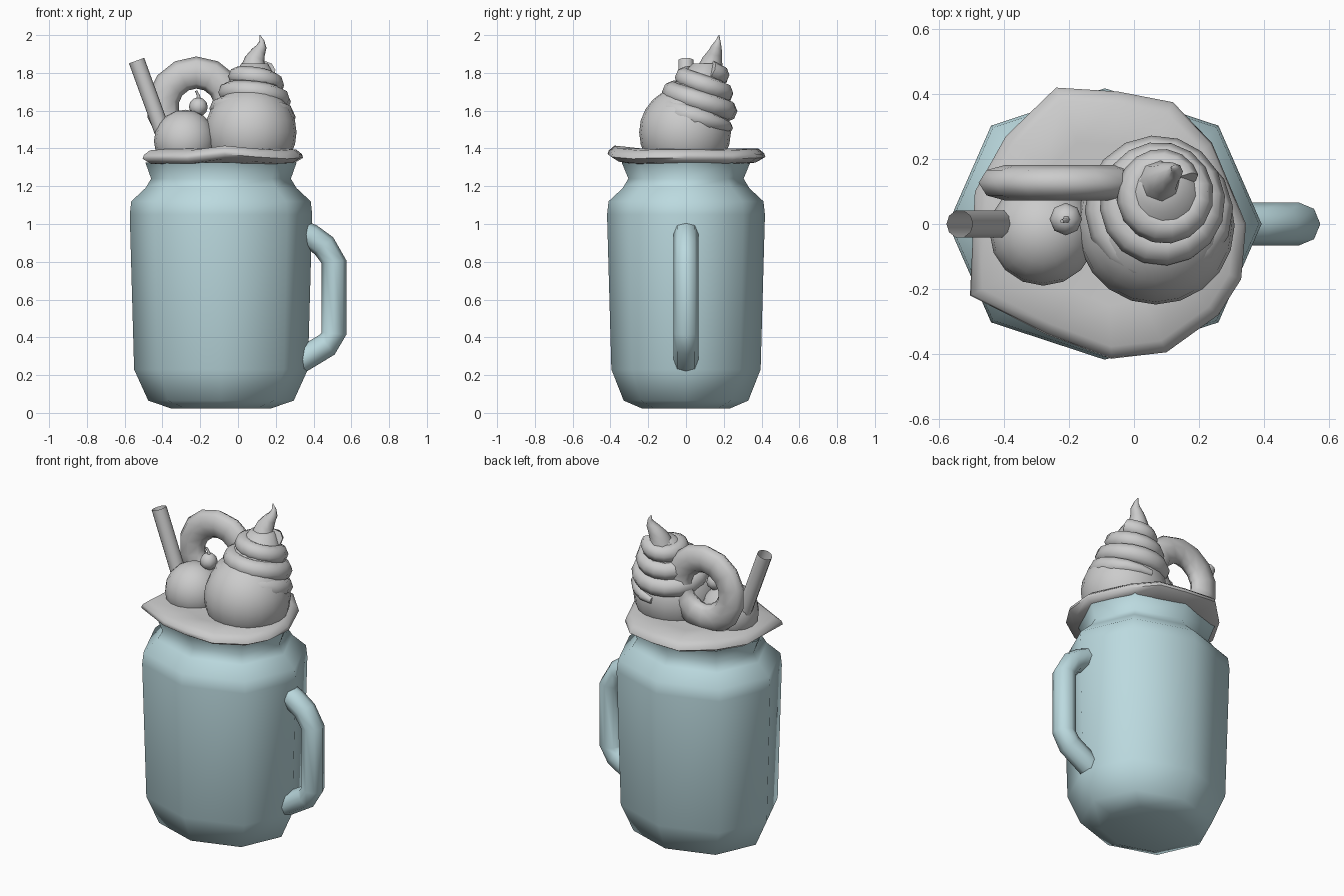
import bpy, bmesh, math
from mathutils import Vector

if "Cube" in bpy.data.objects:
    bpy.data.objects.remove(bpy.data.objects["Cube"])


def finish(name, bm, angle=75, mat=None):
    bmesh.ops.recalc_face_normals(bm, faces=bm.faces)
    me = bpy.data.meshes.new(name)
    bm.to_mesh(me)
    bm.free()
    ob = bpy.data.objects.new(name, me)
    bpy.context.collection.objects.link(ob)
    bpy.ops.object.select_all(action='DESELECT')
    ob.select_set(True)
    bpy.context.view_layer.objects.active = ob
    bpy.ops.object.shade_smooth_by_angle(angle=math.radians(angle))
    if mat:
        me.materials.append(mat)
    return ob


def loft(name, rings, cap_start=False, cap_end=False, **kw):
    bm = bmesh.new()
    loops = [[bm.verts.new(p) for p in ring] for ring in rings]
    n = len(loops[0])
    for a, b in zip(loops, loops[1:]):
        for i in range(n):
            j = (i + 1) % n
            bm.faces.new((a[i], a[j], b[j], b[i]))
    for loop, cap in ((loops[0], cap_start), (loops[-1], cap_end)):
        if cap:
            c = bm.verts.new(sum((v.co for v in loop), Vector()) / n)
            for i in range(n):
                bm.faces.new((loop[i], loop[(i + 1) % n], c))
    return finish(name, bm, **kw)


def ellipse(cx, cy, z, rx, ry, n):
    return [(cx + rx * math.cos(2 * math.pi * i / n),
             cy + ry * math.sin(2 * math.pi * i / n), z) for i in range(n)]


def tube(name, path, radii, n=8, up=(0, 1, 0), **kw):
    pts = [Vector(p) for p in path]
    rings = []
    for i, p in enumerate(pts):
        t = (pts[min(i + 1, len(pts) - 1)] - pts[max(i - 1, 0)]).normalized()
        side = t.cross(Vector(up)).normalized()
        other = side.cross(t)
        r = radii[i] if isinstance(radii, list) else radii
        rings.append([p + r * (math.cos(2 * math.pi * k / n) * side +
                               math.sin(2 * math.pi * k / n) * other) for k in range(n)])
    return loft(name, rings, **kw)


def ball(name, c, r, u=16, v=10):
    bm = bmesh.new()
    bmesh.ops.create_uvsphere(bm, u_segments=u, v_segments=v, radius=r)
    bmesh.ops.translate(bm, verts=bm.verts, vec=c)
    return finish(name, bm)


glass = bpy.data.materials.new("pale_blue_glass")
glass.diffuse_color = (0.50, 0.70, 0.74, 1)
glass.use_nodes = True
glass.node_tree.nodes["Principled BSDF"].inputs["Base Color"].default_value = glass.diffuse_color

# Eight-sided jar: (z, x radius, y radius) with a gently domed base
profile = [(0.022, 0.26, 0.23), (0.065, 0.385, 0.33), (0.23, 0.46, 0.395), (1.05, 0.483, 0.418),
           (1.12, 0.475, 0.41), (1.19, 0.40, 0.335), (1.24, 0.37, 0.305), (1.325, 0.40, 0.34)]
rings = []
for z, rx, ry in profile:
    ring = ellipse(-0.09, 0, z, rx, ry, 8)
    # diagonal corners sit slightly further out
    rings.append([((x + 0.09) * (1 + 0.025 * (i % 2)) - 0.09, y * (1 + 0.025 * (i % 2)), h)
                  for i, (x, y, h) in enumerate(ring)])
loft("jar", rings, cap_start=True, mat=glass)

# Handle
tube("handle", [(0.33, 0, 0.96), (0.385, 0, 0.935), (0.455, 0, 0.885), (0.508, 0, 0.80),
                (0.508, 0, 0.42), (0.47, 0, 0.36), (0.32, 0, 0.27)], 0.066, n=8,
     cap_start=True, cap_end=True, mat=glass)

# Irregular wavy cream layer over the rim: (x, y, z of the edge)
rim = [(0.345, 0, 1.36), (0.24, 0.25, 1.355), (0.12, 0.375, 1.36), (-0.05, 0.408, 1.36),
       (-0.24, 0.42, 1.365), (-0.395, 0.27, 1.355), (-0.49, 0.1, 1.35), (-0.505, -0.22, 1.355),
       (-0.27, -0.34, 1.355), (-0.07, -0.415, 1.38), (0.10, -0.395, 1.365),
       (0.26, -0.28, 1.355), (0.33, -0.17, 1.36)]


def cream_ring(s, dz, flat=None):
    return [(-0.08 + (x + 0.08) * s, y * s, (z if flat is None else flat) + dz) for x, y, z in rim]


loft("cream_layer", [cream_ring(0.65, 0, 1.315), cream_ring(0.9, -0.035), cream_ring(1, -0.01),
                     cream_ring(0.985, 0.01), cream_ring(0.91, 0.035), cream_ring(0.6, 0, 1.40)],
     cap_start=True, cap_end=True)

# Scoops
ball("small_scoop", (-0.28, -0.025, 1.44), 0.165)
ball("large_scoop", (0.067, -0.005, 1.485), 0.243, 20, 12)

# Whipped swirl: tapering coil around a solid core, sloping down to the back
loft("swirl_core", [ellipse(0.065, 0.03, 1.45, 0.19, 0.19, 12),
                    ellipse(0.067, 0.045, 1.62, 0.18, 0.18, 12),
                    ellipse(0.08, 0.07, 1.74, 0.14, 0.14, 12),
                    ellipse(0.088, 0.105, 1.85, 0.07, 0.07, 12)], cap_end=True)
path, radii = [], []
turns, steps = 3.2, 52
for i in range(steps + 1):
    t = i / steps
    a = math.pi / 2 - t * turns * 2 * math.pi
    r = 0.182 - 0.115 * t ** 1.3
    cx, cy = 0.067 + 0.022 * t, 0.045 + 0.065 * t ** 1.4
    y = r * math.sin(a)
    path.append((cx + r * math.cos(a), cy + y, 1.545 + 0.275 * t - 0.2 * y))
    radii.append((0.062 - 0.012 * t) * min(1, 0.35 + 8 * t))
tube("whipped_swirl", path, radii, n=8, up=(0, 0, 1), cap_start=True, cap_end=True)
tube("swirl_tip", [(0.082, 0.13, 1.82), (0.088, 0.14, 1.87), (0.108, 0.155, 1.91),
                   (0.125, 0.162, 1.94), (0.126, 0.17, 1.97), (0.115, 0.175, 2.0)],
     [0.07, 0.053, 0.038, 0.027, 0.013, 0.002], n=8, cap_end=True)

# Upright ring biscuit
bm = bmesh.new()
n, m = 14, 8
grid = [[bm.verts.new((-0.22 + (0.18 + 0.085 * math.cos(2 * math.pi * k / m)) * math.cos(2 * math.pi * i / n + math.pi / n),
                       0.127 + 0.055 * math.sin(2 * math.pi * k / m),
                       1.622 + (0.18 + 0.085 * math.cos(2 * math.pi * k / m)) * math.sin(2 * math.pi * i / n + math.pi / n)))
         for k in range(m)] for i in range(n)]
for i in range(n):
    for k in range(m):
        a, b = grid[i], grid[(i + 1) % n]
        bm.faces.new((a[k], a[(k + 1) % m], b[(k + 1) % m], b[k]))
finish("ring_biscuit", bm)

# Open straw, cherry and stem
tube("straw", [(-0.36, 0, 1.38), (-0.537, 0, 1.865)], 0.043, n=10)
ball("cherry", (-0.21, 0.015, 1.62), 0.05, 8, 6)
tube("cherry_stem", [(-0.208, 0.015, 1.655), (-0.21, 0.012, 1.68), (-0.222, 0.008, 1.705)],
     [0.014, 0.008, 0.006], n=6, cap_end=True)
